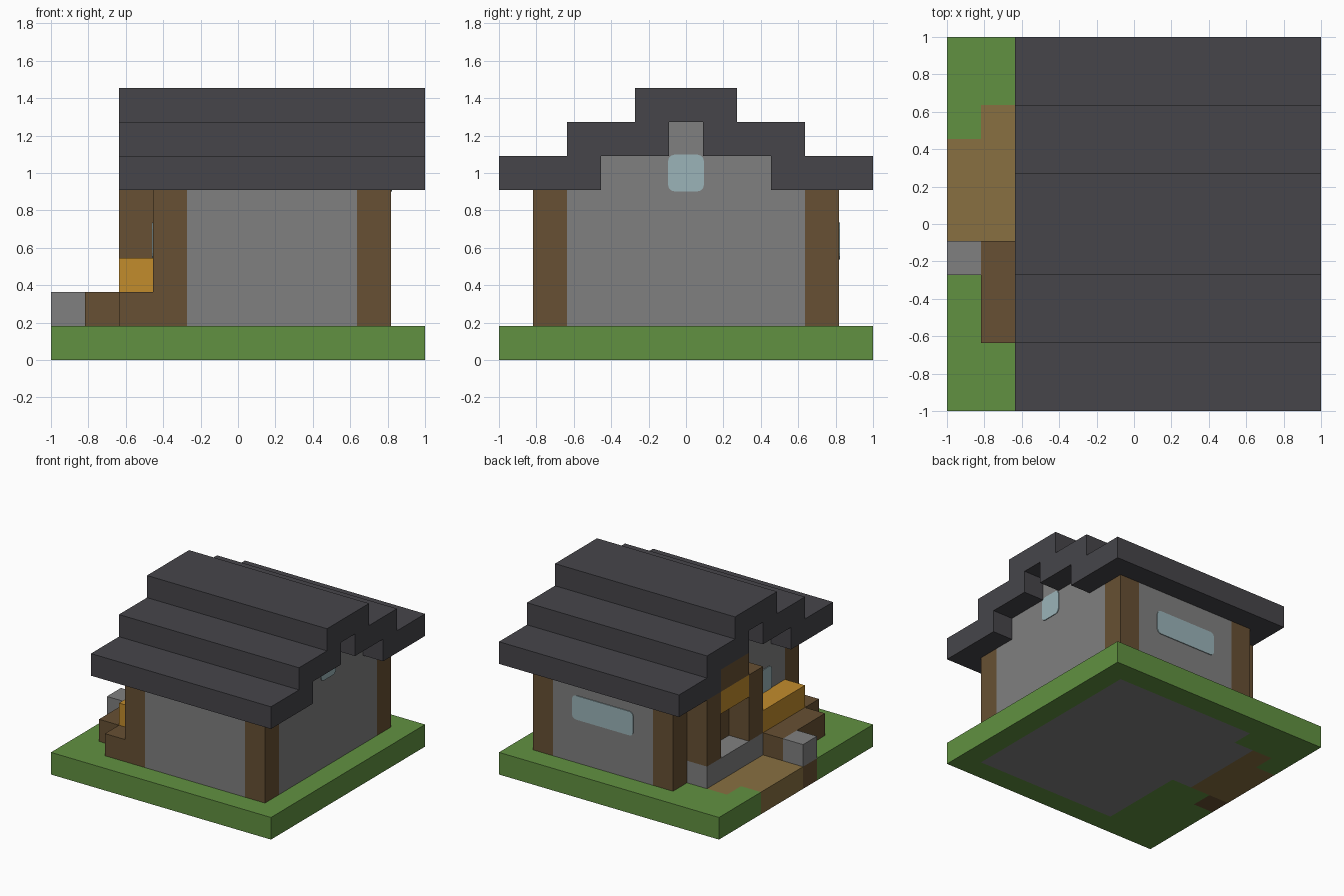
import bpy
import bmesh
from mathutils import Vector

cube = bpy.data.objects.get("Cube")
if cube:
    bpy.data.objects.remove(cube, do_unlink=True)

N = 11            # blocks along each side of the plot
S = 2 / N         # size of one block


def linear(c):
    c /= 255
    return c / 12.92 if c <= 0.04045 else ((c + 0.055) / 1.055) ** 2.4


def material(name, *rgb):
    m = bpy.data.materials.new(name)
    m.use_nodes = True
    col = [linear(c) for c in rgb] + [1]
    m.diffuse_color = col
    bsdf = next(n for n in m.node_tree.nodes if n.type == 'BSDF_PRINCIPLED')
    bsdf.inputs["Base Color"].default_value = col
    return m


GRASS = material("grass_green", 97, 145, 65)
STONE = material("stone_grey", 128, 128, 128)
PATH = material("path_tan", 136, 112, 65)
WOOD = material("dark_wood", 103, 80, 51)
ROOF = material("roof_charcoal", 70, 69, 74)
GOLD = material("golden_straw", 194, 140, 44)
GLASS = material("window_blue", 155, 180, 185)


def finish(name, bm, *mats):
    bmesh.ops.recalc_face_normals(bm, faces=bm.faces)
    mesh = bpy.data.meshes.new(name)
    bm.to_mesh(mesh)
    bm.free()
    for m in mats:
        mesh.materials.append(m)
    obj = bpy.data.objects.new(name, mesh)
    bpy.context.collection.objects.link(obj)
    return obj


def block(name, mat, x, y, z):
    """Box over inclusive ranges of block cells, each (first, last)."""
    lo = Vector((x[0], y[0], z[0]))
    hi = Vector((x[1] + 1, y[1] + 1, z[1] + 1))
    bm = bmesh.new()
    bmesh.ops.create_cube(bm, size=1)
    for v in bm.verts:
        p = (lo + hi) / 2 + v.co * (hi - lo)
        v.co = Vector((p.x - N / 2, p.y - N / 2, p.z)) * S
    return finish(name, bm, mat)


def window(name, axis, plane, span, z, out):
    """Rounded glass plate on a wall; plane is a cell boundary."""
    thick = 0.006
    w = (span[1] - span[0] + 1) * S + 0.01
    h = S + 0.015
    bm = bmesh.new()
    bmesh.ops.create_cube(bm, size=1)
    other = 1 - axis
    centre = Vector((0, 0, (z + 0.5) * S))
    centre[axis] = (plane - N / 2) * S + out * thick / 2
    centre[other] = ((span[0] + span[1] + 1) / 2 - N / 2) * S
    size = Vector((thick, thick, h))
    size[other] = w
    for v in bm.verts:
        v.co = centre + Vector(a * b for a, b in zip(v.co, size))
    corners = [e for e in bm.edges
               if abs(e.verts[0].co[axis] - e.verts[1].co[axis]) > thick / 2]
    bmesh.ops.bevel(bm, geom=corners, offset=0.035, segments=3,
                    profile=0.5, affect='EDGES')
    finish(name, bm, GLASS)


# Ground slab, coloured cell by cell
def ground_index(x, y):
    if (3 <= x <= 9 and 1 <= y <= 9) or (x == 2 and 5 <= y <= 8):
        return 1
    if (x == 0 and 5 <= y <= 7) or (x == 1 and 5 <= y <= 8):
        return 2
    return 3 if (x, y) == (0, 4) else 0


bm = bmesh.new()
bmesh.ops.create_grid(bm, x_segments=N, y_segments=N, size=1)
top = bmesh.ops.extrude_face_region(bm, geom=bm.faces[:], use_keep_orig=True)
for g in top["geom"]:
    if isinstance(g, bmesh.types.BMVert):
        g.co.z += S
bm.normal_update()
for f in bm.faces:
    c = f.calc_center_median()
    cell = [min(N - 1, max(0, int((v + 1) / S))) for v in (c.x, c.y)]
    f.material_index = ground_index(*cell)
finish("ground", bm, GRASS, STONE, PATH, WOOD)

# Corner posts
for x, side in ((3, "right"), (9, "left")):
    for y, end in ((1, "front"), (9, "back")):
        block(f"{end}_{side}_post", WOOD, (x, x), (y, y), (1, 4))

# Walls and gables
for y, end in ((1, "front"), (9, "back")):
    block(f"{end}_wall", STONE, (4, 8), (y, y), (1, 4))
block("left_wall", STONE, (9, 9), (2, 8), (1, 4))
block("right_wall_front", STONE, (3, 3), (2, 5), (1, 4))
block("right_wall_back", STONE, (3, 3), (8, 8), (1, 4))
block("door", WOOD, (3, 3), (6, 7), (1, 4))
for x, side in ((3, "right"), (9, "left")):
    block(f"{side}_gable", STONE, (x, x), (3, 7), (5, 5))
    block(f"{side}_gable_peak", STONE, (x, x), (5, 5), (6, 6))

# Stepped roof
for low, end in ((0, "front"), (8, "back")):
    block(f"{end}_eave", ROOF, (2, 10), (low, low + 2), (5, 5))
for low, end in ((2, "front"), (6, "back")):
    block(f"{end}_roof_step", ROOF, (2, 10), (low, low + 2), (6, 6))
block("roof_ridge", ROOF, (2, 10), (4, 6), (7, 7))

# Porch
block("porch_floor", STONE, (2, 2), (5, 8), (1, 1))
for y, end in ((5, "front"), (8, "back")):
    block(f"porch_{end}_column", WOOD, (2, 2), (y, y), (2, 4))
block("porch_lintel", GOLD, (2, 2), (6, 7), (4, 4))
block("porch_beam", WOOD, (2, 2), (6, 7), (5, 5))

# Planter, straw and stone block beside the porch
block("planter_outer", WOOD, (1, 1), (2, 4), (1, 1))
block("planter_inner", WOOD, (2, 2), (1, 4), (1, 1))
block("straw_stack", GOLD, (2, 2), (2, 4), (2, 2))
block("path_stone", STONE, (0, 0), (4, 4), (1, 1))

# Windows
window("left_gable_window", 0, 10, (5, 5), 5, 1)
window("back_window", 1, 10, (5, 7), 3, 1)
window("right_window", 0, 3, (3, 4), 3, -1)
